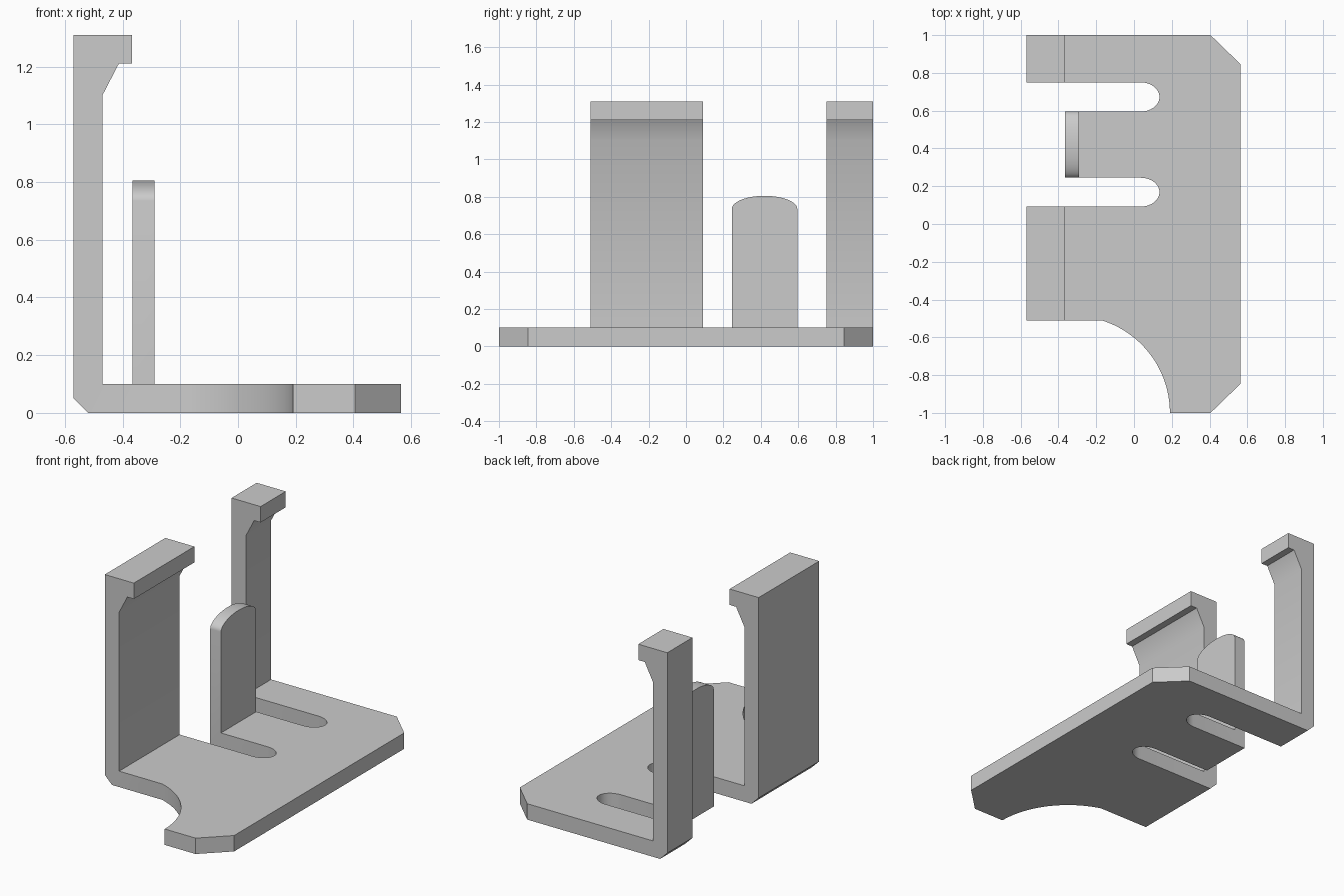
import bpy, bmesh
from math import sin, cos, pi, radians, acos
from mathutils import Vector

cube = bpy.data.objects.get("Cube")
if cube:
    bpy.data.objects.remove(cube, do_unlink=True)

grey = bpy.data.materials.new("plain_grey")
grey.use_nodes = True
GREY = (0.6, 0.6, 0.6, 1)
grey.diffuse_color = GREY
grey.node_tree.nodes["Principled BSDF"].inputs["Base Color"].default_value = GREY


def arc(cx, cy, rx, ry, start, end, steps=16):
    """Points along an elliptical arc."""
    angles = [start + (end - start) * i / steps for i in range(steps + 1)]
    return [(cx + rx * cos(a), cy + ry * sin(a)) for a in angles]


def extrude(name, outline, place, depth):
    """Solid made by sweeping a flat outline along a direction."""
    bm = bmesh.new()
    face = bm.faces.new([bm.verts.new(place(a, b)) for a, b in outline])
    result = bmesh.ops.extrude_face_region(bm, geom=[face])
    moved = [g for g in result["geom"] if isinstance(g, bmesh.types.BMVert)]
    bmesh.ops.translate(bm, verts=moved, vec=Vector(depth))
    bmesh.ops.recalc_face_normals(bm, faces=bm.faces)
    mesh = bpy.data.meshes.new(name)
    bm.to_mesh(mesh)
    bm.free()
    mesh.materials.append(grey)
    obj = bpy.data.objects.new(name, mesh)
    bpy.context.collection.objects.link(obj)
    return obj


T = 0.1           # plate and wall thickness
WALL = -0.47      # inner face of the upright clips
TONGUE = -0.365   # outer edge of the middle tongue


def slot(low, high):
    """Rounded inner end of a slot, from its front side to its back side."""
    return arc(0.035, (low + high) / 2, 0.1, (high - low) / 2, -pi / 2, pi / 2)


# Base plate: corner chamfers, two slots and a curved front cutout
R = 0.513
outline = [(0.405, -1), (0.565, -0.845), (0.565, 0.845), (0.405, 1), (WALL, 1), (WALL, 0.75)]
outline += slot(0.595, 0.75)[::-1]
outline += [(TONGUE, 0.595), (TONGUE, 0.245)]
outline += slot(0.092, 0.245)[::-1]
outline += [(WALL, 0.092), (WALL, -0.51)]
outline += arc(0.19 - R, -1, R, R, acos((0.153) / R), 0, 20)
base = extrude("bracket_base", outline, lambda x, y: (x, y, 0), (0, 0, T))

# Upright clips with hooked tops
clip = [(WALL, 0), (-0.52, 0), (-0.57, 0.05), (-0.57, 1.31), (-0.368, 1.31),
        (-0.368, 1.21), (-0.413, 1.21), (WALL, 1.1)]
parts = []
for name, y0, y1 in (("wide_clip", -0.51, 0.092), ("narrow_clip", 0.75, 1.0)):
    parts.append(extrude(name, clip, lambda x, z: (x, y0, z), (0, y1 - y0, 0)))

# Spring tab with a rounded top
tab = [(0.245, T), (0.595, T)] + arc(0.42, 0.735, 0.175, 0.07, 0, pi, 24)
parts.append(extrude("tab", tab, lambda y, z: (TONGUE, y, z), (0.075, 0, 0)))

# Merge into one solid
bpy.context.view_layer.objects.active = base
for part in parts:
    mod = base.modifiers.new("union", "BOOLEAN")
    mod.operation = "UNION"
    mod.solver = "EXACT"
    mod.object = part
    bpy.ops.object.modifier_apply(modifier=mod.name)
    bpy.data.objects.remove(part, do_unlink=True)

bm = bmesh.new()
bm.from_mesh(base.data)
bmesh.ops.remove_doubles(bm, verts=bm.verts, dist=0.0001)
bmesh.ops.dissolve_limit(bm, angle_limit=radians(0.5), verts=bm.verts, edges=bm.edges)
bm.to_mesh(base.data)
bm.free()

bpy.ops.object.select_all(action="DESELECT")
base.select_set(True)
bpy.ops.object.shade_smooth_by_angle(angle=radians(30))
